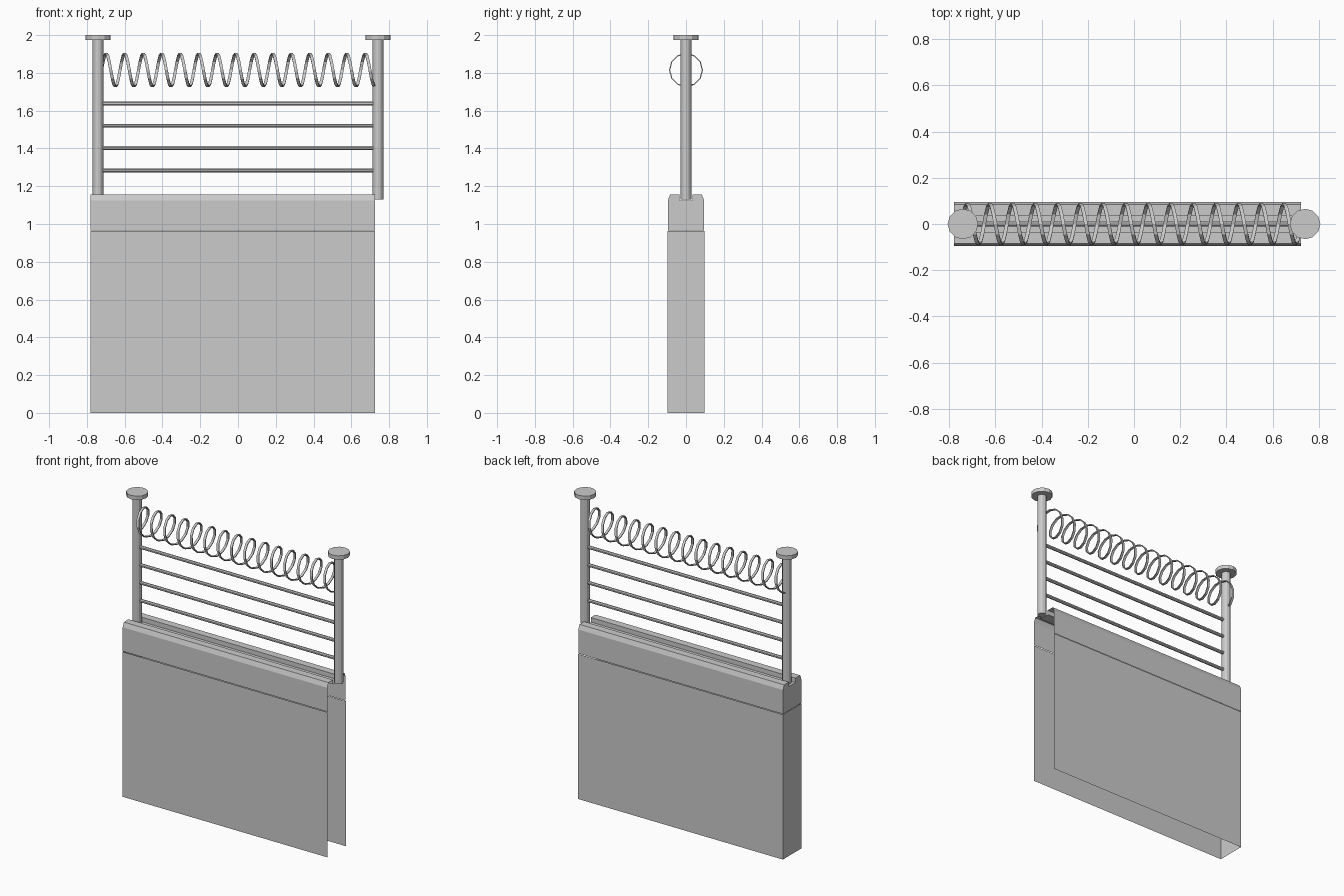
import bpy
import bmesh
import math
from mathutils import Matrix, Vector

cube = bpy.data.objects.get("Cube")
if cube:
    bpy.data.objects.remove(cube, do_unlink=True)

grey = bpy.data.materials.new("plain_grey")
grey.use_nodes = True
colour = (0.6, 0.6, 0.6, 1)
grey.diffuse_color = colour
grey.node_tree.nodes["Principled BSDF"].inputs["Base Color"].default_value = colour

WALL_LEFT, WALL_RIGHT = -0.78, 0.724
HALF = 0.097        # half thickness of the wall
SEAM = 0.966        # height where the coping meets the panels
POST_X = 0.741


def finish(name, bm):
    mesh = bpy.data.meshes.new(name)
    bm.to_mesh(mesh)
    bm.free()
    mesh.materials.append(grey)
    obj = bpy.data.objects.new(name, mesh)
    bpy.context.collection.objects.link(obj)
    return obj


def shell(name, outline, skip=()):
    """Sweep a y-z outline along x; closed at the -x end, open at the +x end."""
    bm = bmesh.new()
    near = [bm.verts.new((WALL_LEFT, y, z)) for y, z in outline]
    far = [bm.verts.new((WALL_RIGHT, y, z)) for y, z in outline]
    bm.faces.new(near)
    n = len(outline)
    for i in range(n):
        j = (i + 1) % n
        if i not in skip:
            bm.faces.new((near[j], near[i], far[i], far[j]))
    return finish(name, bm)


def rod(name, start, end, radius, sides, turn=0.0):
    """Capped prism between two points."""
    start, end = Vector(start), Vector(end)
    axis = end - start
    spin = axis.to_track_quat('Z', 'Y').to_matrix().to_4x4()
    place = Matrix.Translation((start + end) / 2) @ spin @ Matrix.Rotation(turn, 4, 'Z')
    bm = bmesh.new()
    bmesh.ops.create_cone(bm, cap_ends=True, segments=sides, radius1=radius,
                          radius2=radius, depth=axis.length, matrix=place)
    return finish(name, bm)


# Hollow wall panels: two sides and one end, open below
shell("wall_panels", [(-HALF, 0), (HALF, 0), (HALF, SEAM - 0.003), (-HALF, SEAM - 0.003)],
      skip=(0, 2))

# Hollow coping with bevelled shoulders and a trough along its top
edge = HALF - 0.001
half_outline = [(edge, SEAM), (edge, 1.125), (0.084, 1.155), (0.035, 1.155), (0.035, 1.125)]
mirrored = [(-y, z) for y, z in reversed(half_outline)]
outline = half_outline + mirrored
shell("wall_coping", outline, skip=(len(outline) - 1,))

# Posts with wide flat caps
for side, x in (("right", -POST_X), ("left", POST_X)):
    rod(side + "_post", (x, 0, 1.13), (x, 0, 1.976), 0.028, 12)
    rod(side + "_post_cap", (x, 0, 1.974), (x, 0, 2.0), 0.066, 12)

# Horizontal rails
for i in range(4):
    z = 1.284 + i * 0.118
    rod(f"rail_{i + 1}", (-POST_X, 0, z), (POST_X, 0, z), 0.011, 8, math.pi / 8)

# Coiled wire: a flat ribbon wound into a helix
TURNS, STEPS = 15, 12
RADIUS, WIDTH, PITCH = 0.087, 0.016, 0.098
bm = bmesh.new()
previous = None
for i in range(TURNS * STEPS + 1):
    angle = 2 * math.pi * i / STEPS - math.pi / 2
    x = -0.747 + PITCH * i / STEPS
    y, z = RADIUS * math.cos(angle), 1.815 + RADIUS * math.sin(angle)
    pair = [bm.verts.new((x + s * WIDTH / 2, y, z)) for s in (-1, 1)]
    if previous:
        bm.faces.new((previous[0], previous[1], pair[1], pair[0]))
    previous = pair
coil = finish("wire_coil", bm)
thick = coil.modifiers.new("thickness", 'SOLIDIFY')
thick.thickness = 0.006
thick.offset = 0
